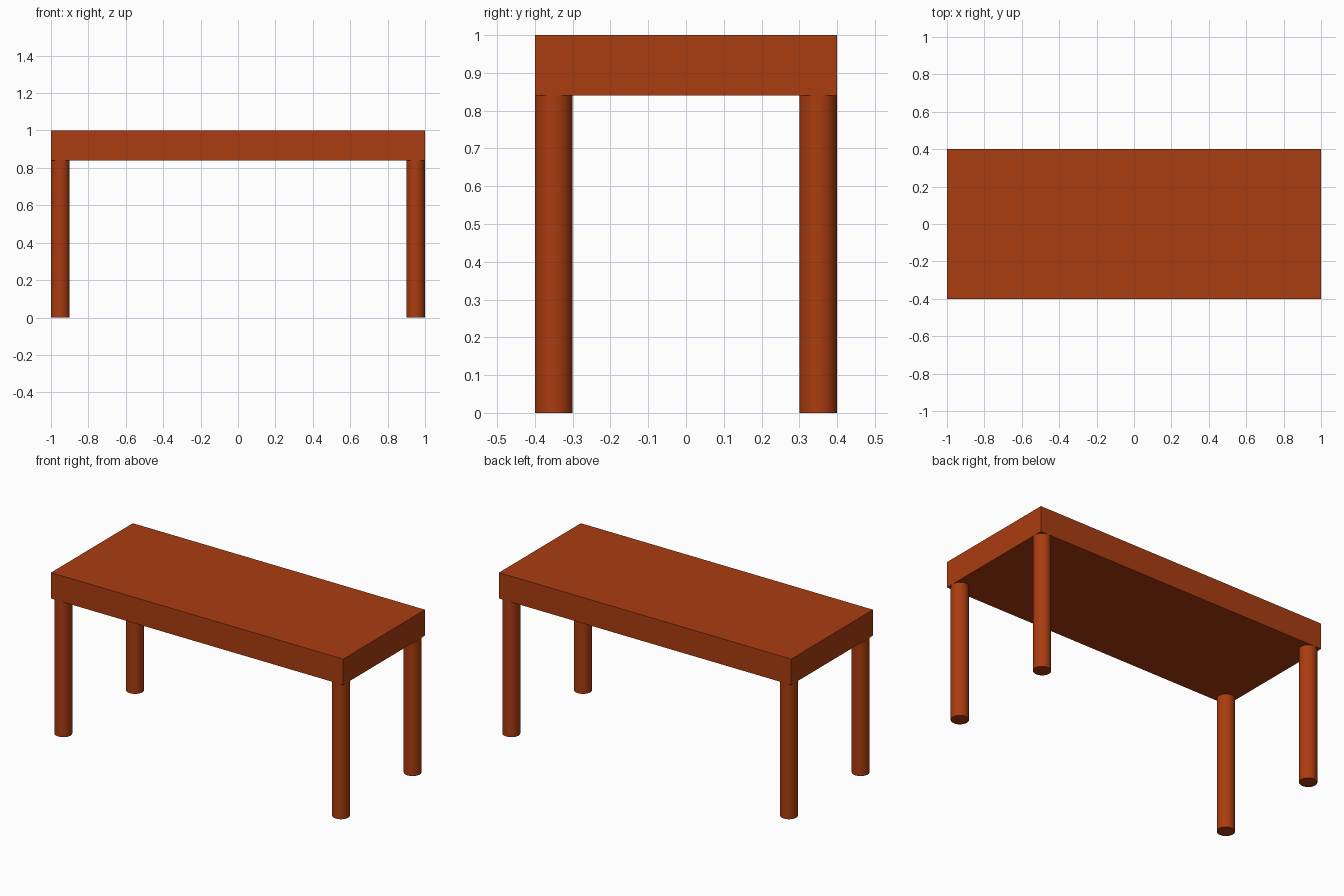
import bpy
import math

if "Cube" in bpy.data.objects:
    bpy.data.objects.remove(bpy.data.objects["Cube"])

LENGTH, DEPTH, HEIGHT = 2.0, 0.8, 1.0
TOP_THICKNESS = 0.16
LEG_RADIUS = 0.05
LEG_HEIGHT = HEIGHT - TOP_THICKNESS

wood = bpy.data.materials.new("red_brown_wood")
wood.diffuse_color = (0.40, 0.045, 0.005, 1.0)
wood.use_nodes = True
wood.node_tree.nodes["Principled BSDF"].inputs["Base Color"].default_value = wood.diffuse_color

# Thick rectangular slab top
bpy.ops.mesh.primitive_cube_add(size=1, location=(0, 0, HEIGHT - TOP_THICKNESS / 2))
top = bpy.context.object
top.name = "table_top"
top.scale = (LENGTH, DEPTH, TOP_THICKNESS)
bpy.ops.object.transform_apply(location=False, rotation=False, scale=True)
top.data.materials.append(wood)


def add_leg(name, x, y):
    bpy.ops.mesh.primitive_cylinder_add(vertices=48, radius=LEG_RADIUS, depth=LEG_HEIGHT,
                                        location=(x, y, LEG_HEIGHT / 2))
    leg = bpy.context.object
    leg.name = name
    leg.data.materials.append(wood)
    bpy.ops.object.shade_smooth_by_angle(angle=math.radians(30))


# Round legs flush with the corners of the top
for side_x, sx in (("left", -1), ("right", 1)):
    for side_y, sy in (("front", -1), ("back", 1)):
        add_leg(f"{side_y}_{side_x}_leg",
                sx * (LENGTH / 2 - LEG_RADIUS), sy * (DEPTH / 2 - LEG_RADIUS))
